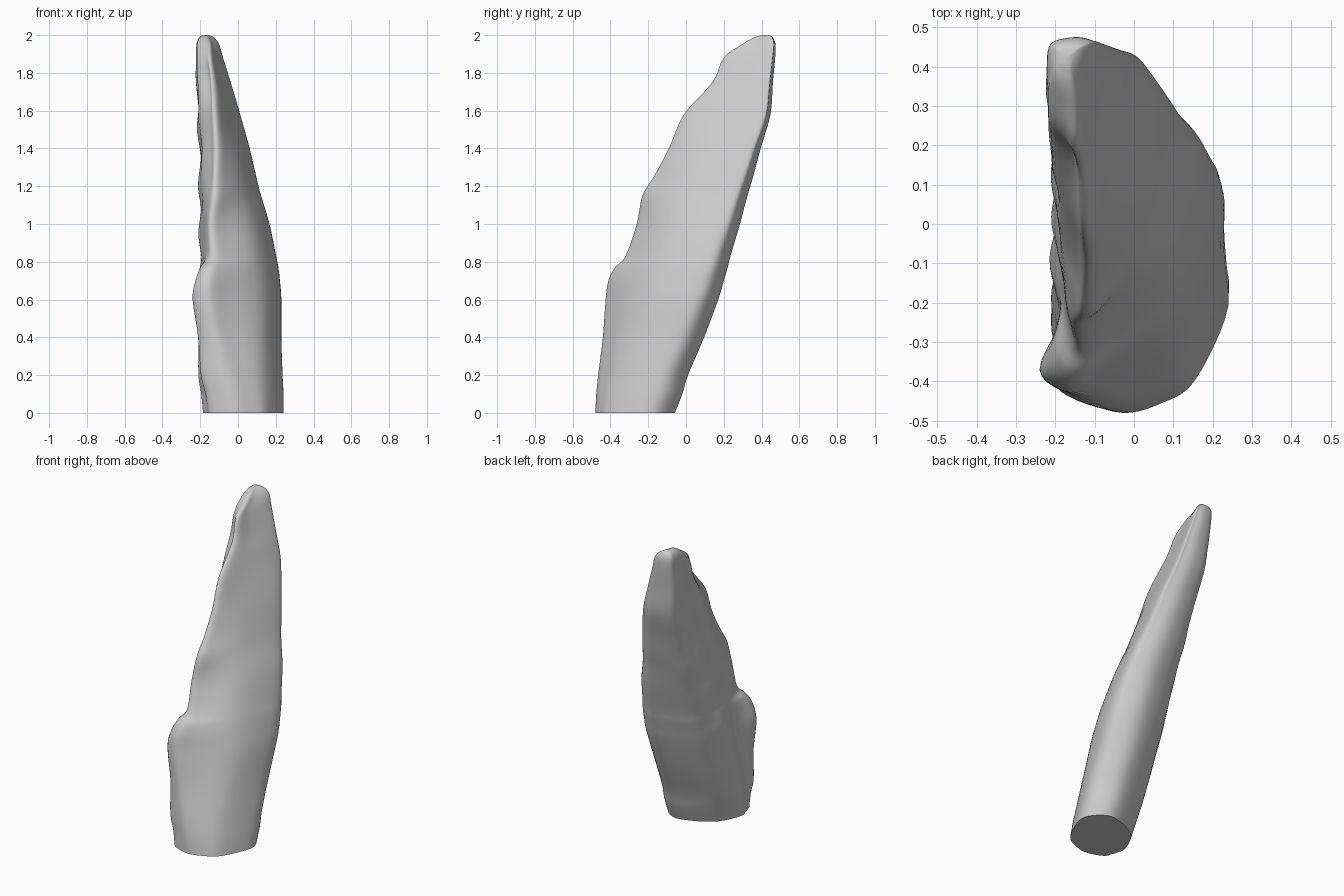
import bpy
import bmesh
import math

cube = bpy.data.objects.get("Cube")
if cube:
    bpy.data.objects.remove(cube, do_unlink=True)

# Outline by height: z, front y, back y, left x, right x, front x, lip x
LEVELS = [
    (0, -.48, -.06, -.18, .24, -.03, -.14),
    (.1, -.475, -.02, -.19, .24, -.05, -.16),
    (.2, -.465, .01, -.205, .235, -.08, -.19),
    (.4, -.44, .095, -.205, .228, -.13, -.21),
    (.6, -.425, .17, -.205, .228, -.17, -.24),
    (.7, -.41, .2, -.205, .22, -.17, -.225),
    (.77, -.375, .22, -.205, .212, -.155, -.2),
    (.83, -.32, .235, -.2, .2, -.135, -.165),
    (1, -.26, .285, -.2, .165, -.145, -.17),
    (1.15, -.23, .325, -.205, .12, -.13, -.155),
    (1.25, -.17, .355, -.2, .095, -.125, -.145),
    (1.4, -.09, .395, -.205, .06, -.12, -.145),
    (1.58, -.01, .447, -.212, .01, -.13, -.15),
    (1.75, .14, .46, -.22, -.04, -.14, -.155),
    (1.88, .2, .472, -.222, -.08, -.155, -.175),
    (1.95, .295, .474, -.22, -.1, -.16, -.185),
    (1.985, .355, .462, -.208, -.125, -.167, -.19),
    (1.998, .395, .446, -.19, -.147, -.168, -.18),
]

# Body keys in unit coordinates, from the right front round to the left
LOW = [(.8, .2), (1, .65), (.9, .9), (.65, 1), (.2, .8),
       (0, .45), (.01, .29), (.04, .2)]
HIGH = [(.73, .35), (1, .88), (.9, .96), (.55, 1), (.08, .92),
        (0, .65), (.03, .42), (.06, .24)]


def spline(points, steps, closed):
    """Smooth curve through points of any dimension."""
    n = len(points)

    def at(i):
        return points[i % n] if closed else points[max(0, min(n - 1, i))]

    result = []
    for i in range(n if closed else n - 1):
        for step in range(steps):
            t = step / steps
            result.append(tuple(
                b + t * (c - a) / 2
                + t * t * (a - 2.5 * b + 2 * c - d / 2)
                + t ** 3 * (1.5 * (b - c) + (d - a) / 2)
                for a, b, c, d in zip(at(i - 1), at(i), at(i + 1), at(i + 2))))
    if not closed:
        result.append(points[-1])
    return result


def section(level):
    """Closed ring of points for one height."""
    z, front, back, left, right, front_x, lip_x = level
    width, depth = right - left, back - front
    blend = min(1, z / 1.6)
    # The body follows an even slope, the ridge stands out in front of it
    body_front = max(front, -.48 + .1 * z + .14 * z * z)
    keys = [(front_x, front),
            (front_x + (.24 - .1 * blend) * width, front + .06 * depth)]
    for low, high in zip(LOW, HIGH):
        s, t = (a + (b - a) * blend for a, b in zip(low, high))
        keys.append((left + s * width, body_front + t * (back - body_front)))
    keys.append((lip_x, front + .09 * depth))
    points = []
    for x, y in spline(keys, 5, True):
        s, t = (x - left) / width, (y - front) / depth
        # Soft lumps down the left face
        if s < .3 and .2 < t < .9:
            fade = math.sin(math.pi * (t - .2) / .7) * (1 - max(0, s) / .3)
            fade *= max(0, min(1, (z - .3) * 2, (1.9 - z) * 3))
            x += .009 * fade * math.sin(z * 22 + t * 5)
        points.append((x, y, z))
    return points


# Tapered leaning horn skinned from stacked sections
bm = bmesh.new()
rings = [[bm.verts.new(p) for p in section(level)]
         for level in spline(LEVELS, 4, False)]
count = len(rings[0])
for lower, upper in zip(rings, rings[1:]):
    for i in range(count):
        j = (i + 1) % count
        bm.faces.new((lower[i], lower[j], upper[j], upper[i]))
bm.faces.new(rings[0][::-1])
tip = bm.verts.new((-.17, .42, 2))
for i in range(count):
    bm.faces.new((rings[-1][i], rings[-1][(i + 1) % count], tip))
bmesh.ops.recalc_face_normals(bm, faces=bm.faces)

mesh = bpy.data.meshes.new("horn")
bm.to_mesh(mesh)
bm.free()
horn = bpy.data.objects.new("horn", mesh)
bpy.context.collection.objects.link(horn)

# Plain grey surface
grey = bpy.data.materials.new("light grey")
grey.use_nodes = True
colour = (.6, .6, .6, 1)
grey.diffuse_color = colour
for node in grey.node_tree.nodes:
    if node.type == "BSDF_PRINCIPLED":
        node.inputs["Base Color"].default_value = colour
mesh.materials.append(grey)

# Smooth sides with a crisp base edge
bpy.ops.object.select_all(action="DESELECT")
horn.select_set(True)
bpy.context.view_layer.objects.active = horn
bpy.ops.object.shade_smooth_by_angle(angle=math.radians(60))
